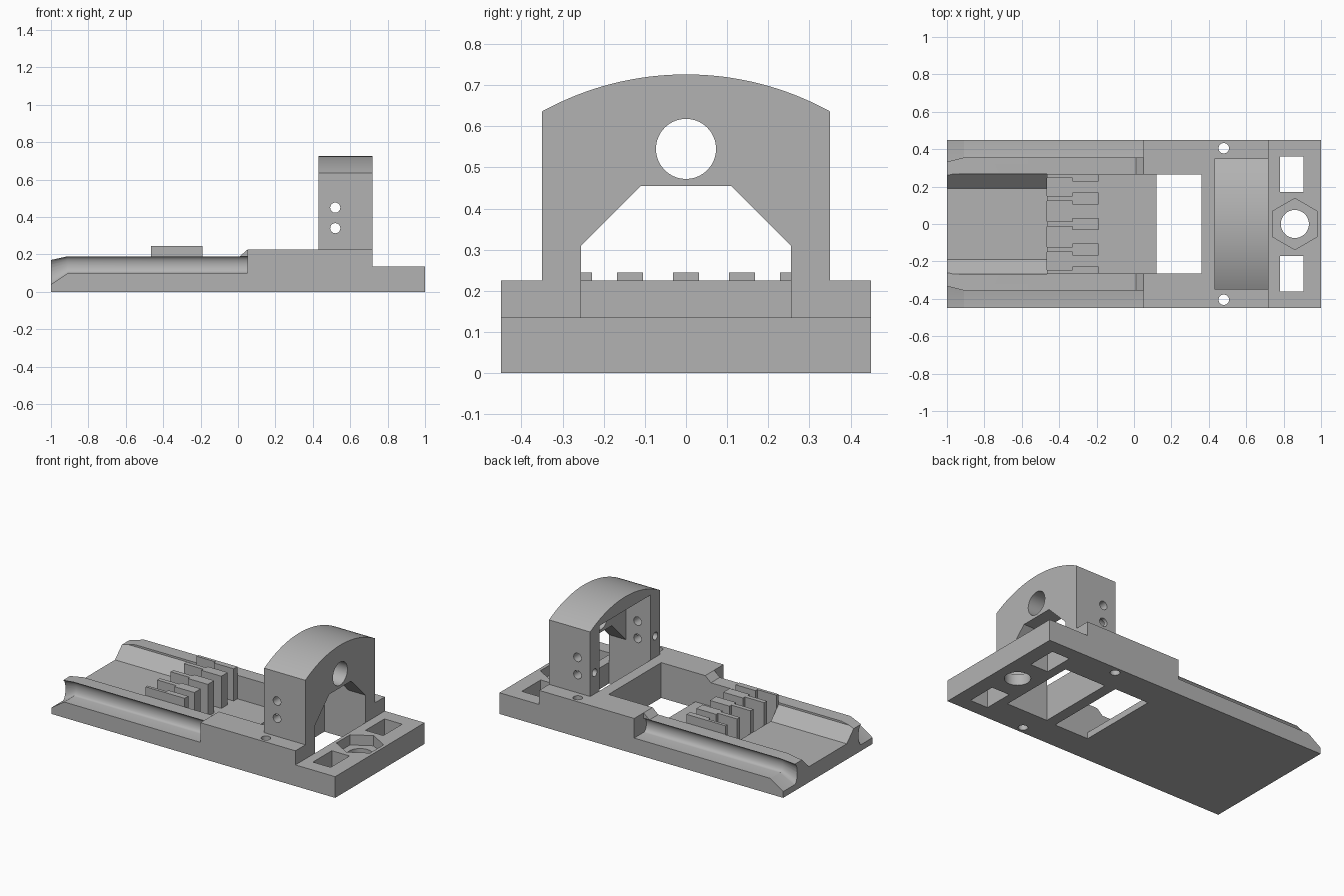
import bpy, bmesh, math
from mathutils import Vector

cube = bpy.data.objects.get("Cube")
if cube:
    bpy.data.objects.remove(cube, do_unlink=True)

gray = bpy.data.materials.new("plain gray")
gray.use_nodes = True
gray.diffuse_color = (0.45, 0.45, 0.45, 1)
gray.node_tree.nodes["Principled BSDF"].inputs["Base Color"].default_value = gray.diffuse_color


def loft(name, rings):
    """Closed solid through a list of equal-length rings of points."""
    bm = bmesh.new()
    loops = [[bm.verts.new(p) for p in ring] for ring in rings]
    n = len(loops[0])
    for a, b in zip(loops, loops[1:]):
        for i in range(n):
            j = (i + 1) % n
            bm.faces.new((a[i], a[j], b[j], b[i]))
    bm.faces.new(loops[0])
    bm.faces.new(loops[-1])
    bmesh.ops.recalc_face_normals(bm, faces=bm.faces)
    mesh = bpy.data.meshes.new(name)
    bm.to_mesh(mesh)
    bm.free()
    mesh.materials.append(gray)
    obj = bpy.data.objects.new(name, mesh)
    bpy.context.collection.objects.link(obj)
    return obj


def prism(name, points, axis, lo, hi):
    """Extrude a 2D outline along an axis; outline uses the other two axes."""
    def place(p, d):
        c = list(p)
        c.insert("xyz".index(axis), d)
        return Vector(c)
    return loft(name, [[place(p, d) for p in points] for d in (lo, hi)])


def box(name, x, y, z):
    return prism(name, [(x[0], y[0]), (x[1], y[0]), (x[1], y[1]), (x[0], y[1])], "z", *z)


def rod(axis, u, v, radius, lo, hi, sides=40, turn=0.0):
    pts = [(u + radius * math.cos(turn + math.tau * i / sides),
            v + radius * math.sin(turn + math.tau * i / sides)) for i in range(sides)]
    return prism("rod_cutter", pts, axis, lo, hi)


def combine(target, other, operation="DIFFERENCE"):
    other.hide_render = True
    mod = target.modifiers.new("combine", "BOOLEAN")
    mod.operation = operation
    mod.solver = "EXACT"
    mod.object = other
    graph = bpy.context.evaluated_depsgraph_get()
    mesh = bpy.data.meshes.new_from_object(target.evaluated_get(graph))
    target.modifiers.clear()
    target.data = mesh
    bpy.data.objects.remove(other, do_unlink=True)


def mirrored(half):
    return half + [(-y, z) for y, z in reversed(half)]


# Stepped bed, full width
bed = prism("bed", [(-1, 0), (1, 0), (1, .135), (.72, .135), (.72, .225), (.05, .225),
                    (.01, .19), (-.91, .19), (-1, .17)], "y", -.45, .45)

# Arched head standing on the bed
R = .726
half_angle = math.asin(.35 / R)
arc = [(R * math.sin(half_angle * k / 16), R * math.cos(half_angle * k / 16))
       for k in range(16, -17, -1)]
arch = prism("arch", [(-.35, .15), (.35, .15)] + arc, "x", .43, .72)
combine(bed, arch, "UNION")


# Concave rail flanks with a tapered lead-in
def flank(x, side, wall, low, top):
    mid, half = (low + top) / 2, (top - low) / 2
    groove = [(wall - .028 * math.cos(t), mid + half * math.sin(t))
              for t in (math.pi * (k / 10 - .5) for k in range(11))]
    outline = [(.6, low)] + groove + [(wall, .4), (.6, .4)]
    return [Vector((x, side * y, z)) for y, z in outline]


for side in (-1, 1):
    combine(bed, loft("flank_cutter", [flank(-1.03, side, .33, .02, .165),
                                       flank(-.91, side, .355, .1, .19),
                                       flank(.05, side, .355, .1, .19)]))

# Sloped channel, sunken tray and drop-through window
combine(bed, prism("channel_cutter", mirrored([(.19, .1), (.268, .178), (.268, .4)]),
                   "x", -1.1, -.465))
combine(bed, box("tray_cutter", (-.465, .2), (-.265, .265), (.04, .5)))
combine(bed, box("window_cutter", (.12, .36), (-.265, .265), (-.1, .5)))

# Arch: well below, shaped opening, hollow rear chamber, round bore
combine(bed, box("well_cutter", (.43, .72), (-.255, .255), (-.1, .2)))
combine(bed, prism("opening_cutter", mirrored([(.255, .135), (.255, .31), (.11, .455)]),
                   "x", .43, .9))
combine(bed, box("chamber_cutter", (.38, .6), (-.255, .255), (.225, .64)))
combine(bed, rod("x", 0, .545, .073, .55, .9, 64))

# Screw holes
for z in (.34, .45):
    combine(bed, rod("y", .52, z, .027, -.6, .6, 32))
for side in (-1, 1):
    combine(bed, rod("x", side * .305, .36, .024, .3, .58, 32))
    combine(bed, rod("z", .48, side * .405, .028, -.1, .5, 32))
    # Square pockets of the end plate
    combine(bed, box("pocket_cutter", (.78, .905),
                     sorted((side * .17, side * .36)), (-.1, .4)))

# Nut recess with through hole
combine(bed, rod("z", .86, 0, .137, .07, .4, 6, math.pi / 6))
combine(bed, rod("z", .86, 0, .075, -.1, .4, 48))

# Comb teeth: thin at the outer half, thick at the inner half
for name, x, half in (("thin", (-.465, -.33), .014), ("thick", (-.33, -.19), .032)):
    for y in (-.136, 0, .136):
        box(name + "_tooth", x, (y - half, y + half), (.04, .245))
    for side in (-1, 1):
        box(name + "_side_tooth", x, sorted((side * .265, side * (.26 - half))), (.04, .245))

# Smooth curved walls, keep hard edges
bpy.ops.object.select_all(action="DESELECT")
bed.select_set(True)
bpy.context.view_layer.objects.active = bed
bpy.ops.object.shade_smooth_by_angle(angle=math.radians(30))
